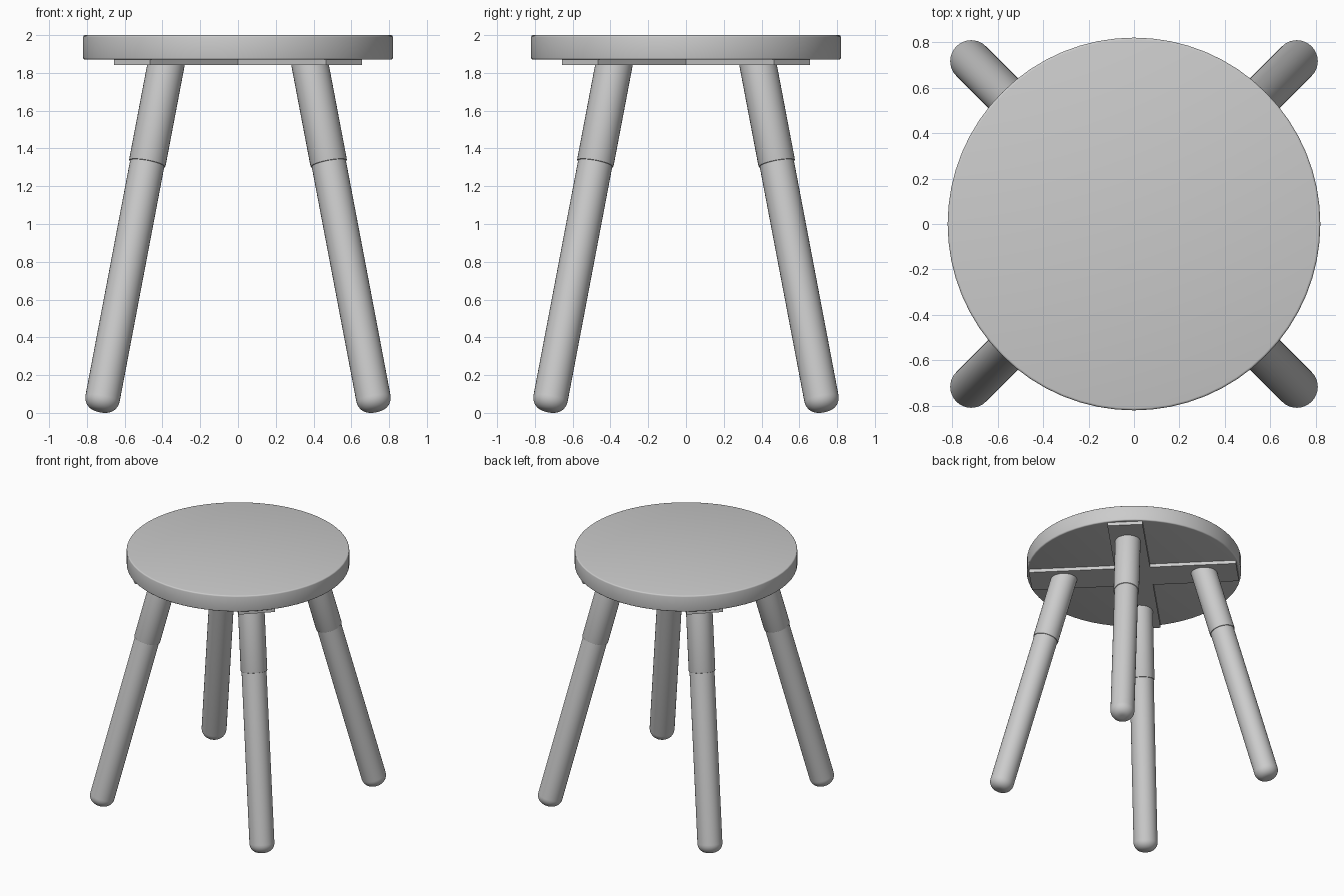
import bpy, bmesh, math
from mathutils import Vector, Matrix

if "Cube" in bpy.data.objects:
    bpy.data.objects.remove(bpy.data.objects["Cube"], do_unlink=True)

grey = bpy.data.materials.new("plain_grey")
grey.use_nodes = True
grey.diffuse_color = (0.6, 0.6, 0.6, 1)
grey.node_tree.nodes["Principled BSDF"].inputs["Base Color"].default_value = grey.diffuse_color


def make_object(name, bm, matrix=Matrix()):
    bmesh.ops.recalc_face_normals(bm, faces=bm.faces)
    mesh = bpy.data.meshes.new(name)
    bm.to_mesh(mesh)
    bm.free()
    mesh.materials.append(grey)
    obj = bpy.data.objects.new(name, mesh)
    obj.matrix_world = matrix
    bpy.context.collection.objects.link(obj)
    bpy.ops.object.select_all(action="DESELECT")
    obj.select_set(True)
    bpy.context.view_layer.objects.active = obj
    bpy.ops.object.shade_smooth_by_angle(angle=math.radians(35))
    return obj


def rod(name, radius, length, sides, matrix, bottom=0, top=0, segments=3):
    """Upright cylinder from local z = 0, with rounded rims."""
    bm = bmesh.new()
    bmesh.ops.create_cone(bm, cap_ends=True, segments=sides, radius1=radius, radius2=radius,
                          depth=length, matrix=Matrix.Translation((0, 0, length / 2)))
    for size, at_top in ((bottom, False), (top, True)):
        if size:
            rim = [e for e in bm.edges
                   if all((v.co.z > length - 1e-4) if at_top else (v.co.z < 1e-4) for v in e.verts)]
            bmesh.ops.bevel(bm, geom=rim, offset=size, segments=segments, profile=0.5, affect="EDGES")
    return make_object(name, bm, matrix)


# Round seat
rod("seat", 0.82, 0.13, 64, Matrix.Translation((0, 0, 1.87)), bottom=0.01, top=0.01)

# Diagonal cross brace under the seat
LONG, HALF = 0.795, 0.135
bm = bmesh.new()
outline = []
for i in range(4):
    turn = Matrix.Rotation(math.radians(45 + 90 * i), 3, "Z")
    for corner in ((LONG, -HALF), (LONG, HALF), (HALF, HALF)):
        outline.append(bm.verts.new(turn @ Vector((*corner, 1.842))))
face = bm.faces.new(outline)
raised = bmesh.ops.extrude_face_region(bm, geom=[face])["geom"]
bmesh.ops.translate(bm, vec=(0, 0, 0.03), verts=[v for v in raised if isinstance(v, bmesh.types.BMVert)])
make_object("cross_brace", bm)

# Splayed legs with a thicker sleeve at the top
SPLAY = 0.19
for side, sx in (("left", 1), ("right", -1)):
    for end, sy in (("front", -1), ("back", 1)):
        foot = Vector((0.73 * sx, 0.73 * sy, 0.008))
        lean = Vector((-SPLAY * sx, -SPLAY * sy, 1))
        # roll-free frame along the leg
        turn = lean.to_track_quat("Z", "Y").to_matrix().to_4x4()

        def at(z):
            return Matrix.Translation(foot + lean * (z - foot.z)) @ turn

        def reach(z0, z1):
            return (z1 - z0) * lean.length

        rod(f"{end}_{side}_leg", 0.092, reach(foot.z, 1.88), 32, at(foot.z), bottom=0.07, segments=8)
        rod(f"{end}_{side}_sleeve", 0.098, reach(1.32, 1.9), 32, at(1.32), bottom=0.004, segments=2)
